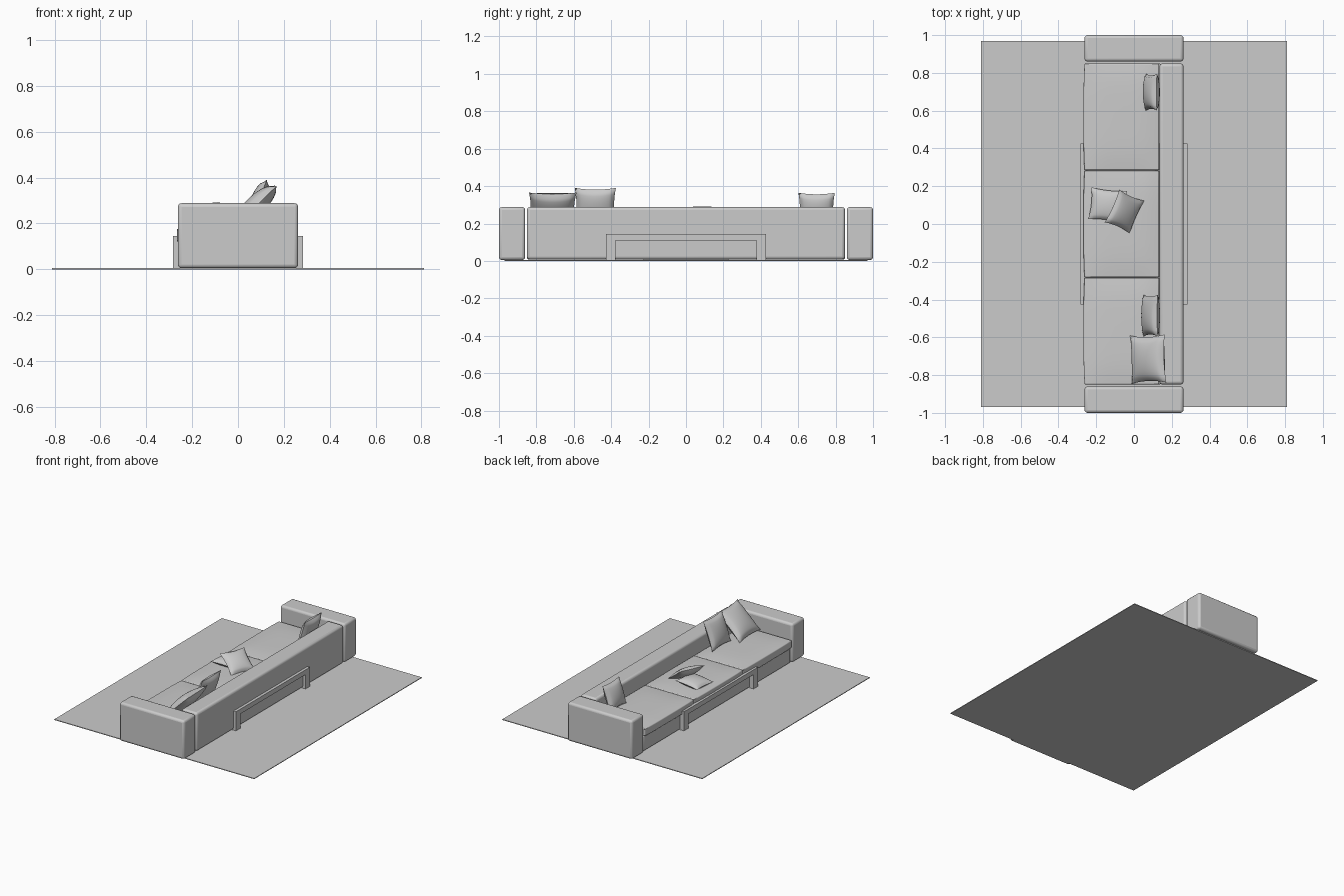
import bpy, bmesh, math
from mathutils import Matrix, Vector

if "Cube" in bpy.data.objects:
    bpy.data.objects.remove(bpy.data.objects["Cube"])


def finish(bm, name, bevel=0.0, segments=3):
    bmesh.ops.recalc_face_normals(bm, faces=bm.faces)
    me = bpy.data.meshes.new(name)
    bm.to_mesh(me)
    bm.free()
    ob = bpy.data.objects.new(name, me)
    bpy.context.collection.objects.link(ob)
    if bevel:
        m = ob.modifiers.new("bevel", 'BEVEL')
        m.width, m.segments = bevel, segments
        m.limit_method, m.angle_limit = 'ANGLE', math.radians(50)
    bpy.ops.object.select_all(action='DESELECT')
    ob.select_set(True)
    bpy.context.view_layer.objects.active = ob
    bpy.ops.object.shade_smooth_by_angle(angle=math.radians(40))
    return ob


def box(name, lo, hi, bevel=0.0, crown=0.0, front=0.0):
    """Box between two corners; crown puffs the top, front puffs the -x side."""
    lo, hi = Vector(lo), Vector(hi)
    bm = bmesh.new()
    bmesh.ops.create_cube(bm, size=2)
    if crown:
        bmesh.ops.subdivide_edges(bm, edges=bm.edges[:], cuts=9, use_grid_fill=True)
    for v in bm.verts:
        u = v.co.copy()
        v.co = [(a + b) / 2 + c * (b - a) / 2 for a, b, c in zip(lo, hi, u)]
        if u.z > 0.99:
            v.co.z += crown * (1 - u.x ** 4) * (1 - u.y ** 4)
        if u.x < -0.99:
            v.co.x -= front * (1 - u.y ** 4)
    return finish(bm, name, bevel)


def pillow(name, centre, size, tilt, yaw=0, n=14):
    """Pinched-corner pillow; size is width, depth, thickness; tilt about y, then yaw about z."""
    bm = bmesh.new()
    for side in (1, -1):
        grid = []
        for i in range(n + 1):
            row = []
            for j in range(n + 1):
                u, v = 2 * i / n - 1, 2 * j / n - 1
                x = size[0] / 2 * u * (1 - 0.09 * (1 - v * v))
                y = size[1] / 2 * v * (1 - 0.09 * (1 - u * u))
                z = side * size[2] / 2 * max(0.0, (1 - u * u) * (1 - v * v)) ** 0.45
                row.append(bm.verts.new((x, y, z)))
            grid.append(row)
        for i in range(n):
            for j in range(n):
                bm.faces.new((grid[i][j], grid[i + 1][j], grid[i + 1][j + 1], grid[i][j + 1]))
    bmesh.ops.remove_doubles(bm, verts=bm.verts[:], dist=1e-5)
    bm.transform(Matrix.Translation(centre)
                 @ Matrix.Rotation(math.radians(yaw), 4, 'Z')
                 @ Matrix.Rotation(math.radians(tilt), 4, 'Y'))
    return finish(bm, name)


# Rug
box("rug", (-0.81, -0.97, 0), (0.81, 0.97, 0.005))

# Sofa body: base, backrest and two arms
box("sofa_base", (-0.252, -0.85, 0.008), (0.14, 0.85, 0.118), 0.008)
box("backrest", (0.135, -0.85, 0.008), (0.262, 0.85, 0.288), 0.016)
for name, y in (("arm_front", -0.93), ("arm_rear", 0.93)):
    box(name, (-0.262, y - 0.07, 0.005), (0.262, y + 0.07, 0.288), 0.016)

# Three seat cushions
for i in (-1, 0, 1):
    y = i * 0.567
    box(f"seat_cushion_{i + 2}", (-0.262, y - 0.282, 0.12), (0.133, y + 0.282, 0.176),
        0.014, crown=0.01, front=0.005)

# Table bridging the middle of the sofa
box("table_top", (-0.283, -0.427, 0.11), (0.283, 0.427, 0.145))
for sx in (-1, 1):
    for sy in (-1, 1):
        x, y = sx * 0.258, sy * 0.402
        box("table_leg", (x - 0.025, y - 0.025, 0), (x + 0.025, y + 0.025, 0.11))
box("table_plinth", (-0.215, -0.228, 0), (0.215, 0.228, 0.03))

# Throw pillows
pillow("pillow_rear", (0.092, 0.698, 0.274), (0.19, 0.195, 0.075), -72)
pillow("pillow_front_small", (0.088, -0.485, 0.288), (0.218, 0.22, 0.075), -70)
pillow("pillow_front_large", (0.075, -0.715, 0.277), (0.255, 0.255, 0.085), -44, 2)
pillow("pillow_flat", (-0.14, 0.1, 0.205), (0.19, 0.17, 0.055), -3, -6)
pillow("pillow_leaning", (-0.05, 0.066, 0.236), (0.18, 0.19, 0.06), 36, -24)
